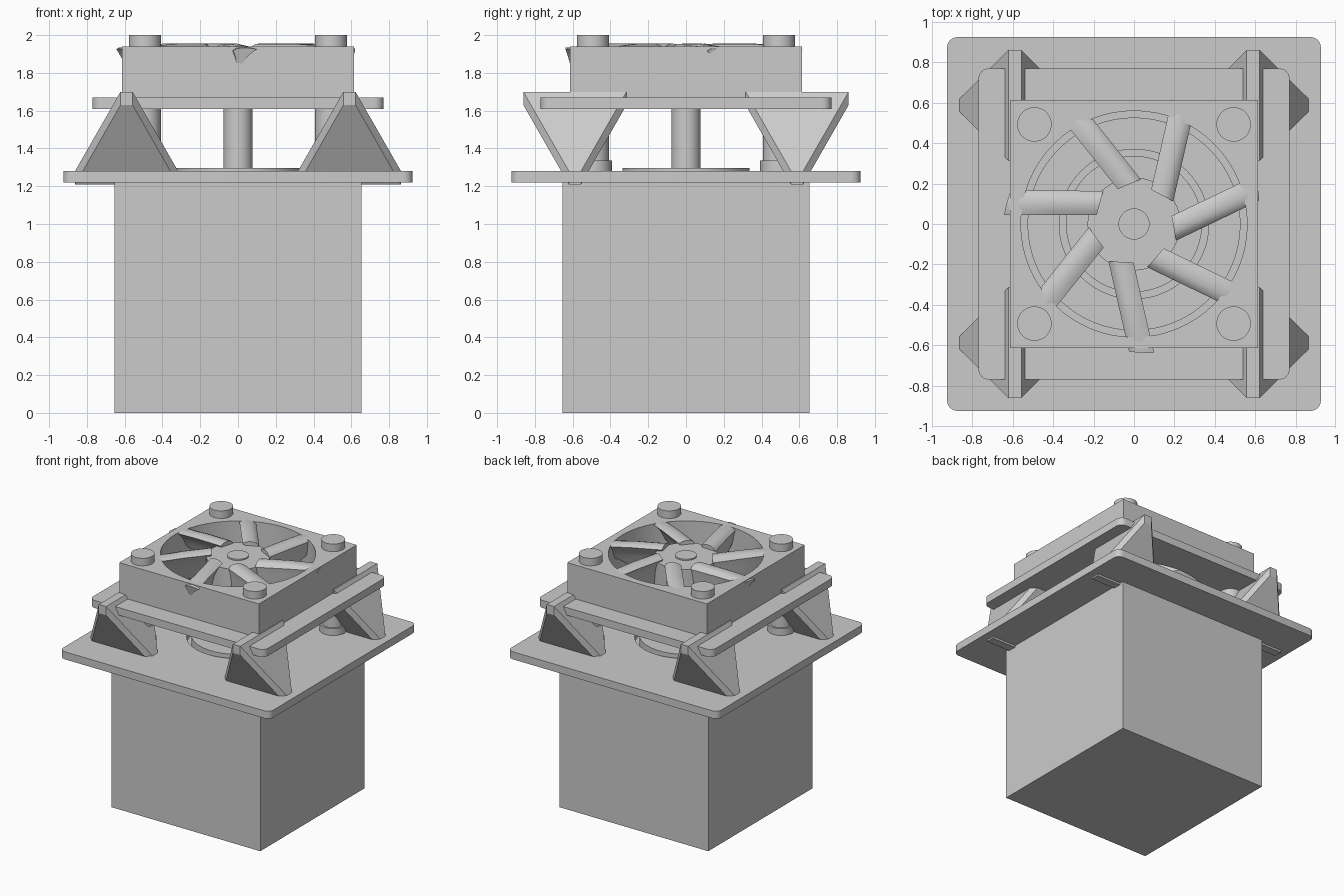
import bpy, bmesh, math
from mathutils import Matrix

if "Cube" in bpy.data.objects:
    bpy.data.objects.remove(bpy.data.objects["Cube"])

grey = bpy.data.materials.new("plain grey")
grey.use_nodes = True
grey.diffuse_color = (0.6, 0.6, 0.6, 1)
grey.node_tree.nodes["Principled BSDF"].inputs["Base Color"].default_value = (0.6, 0.6, 0.6, 1)


def add(name, mesh, smooth=False):
    obj = bpy.data.objects.new(name, mesh)
    bpy.context.collection.objects.link(obj)
    mesh.materials.clear()
    mesh.materials.append(grey)
    if smooth:
        bpy.ops.object.select_all(action="DESELECT")
        obj.select_set(True)
        bpy.context.view_layer.objects.active = obj
        bpy.ops.object.shade_smooth_by_angle(angle=math.radians(35))
    return obj


def finish(name, bm, smooth=False):
    bmesh.ops.recalc_face_normals(bm, faces=bm.faces)
    mesh = bpy.data.meshes.new(name)
    bm.to_mesh(mesh)
    bm.free()
    return add(name, mesh, smooth)


def cylinder(name, x, y, radius, low, high):
    bm = bmesh.new()
    bmesh.ops.create_cone(bm, cap_ends=True, segments=48, radius1=radius, radius2=radius,
                          depth=high - low, matrix=Matrix.Translation((x, y, (low + high) / 2)))
    return finish(name, bm, True)


def circle(radius, steps=64):
    return [(radius * math.cos(math.tau * i / steps), radius * math.sin(math.tau * i / steps))
            for i in range(steps)]


def rounded_square(half, radius):
    if radius == 0:
        return [(half, half), (-half, half), (-half, -half), (half, -half)]
    points = []
    for k in range(4):
        turn = math.pi / 2 * k
        sx = 1 if k in (0, 3) else -1
        sy = 1 if k < 2 else -1
        for i in range(7):
            a = turn + math.pi / 12 * i
            points.append((sx * (half - radius) + radius * math.cos(a),
                           sy * (half - radius) + radius * math.sin(a)))
    return points


def holed_plate(name, half, corner, hole, low, high):
    """Square slab with a round hole, filled from two outlines."""
    curve = bpy.data.curves.new(name, "CURVE")
    curve.dimensions = "2D"
    curve.fill_mode = "BOTH"
    curve.extrude = (high - low) / 2
    for outline in (rounded_square(half, corner), circle(hole)):
        spline = curve.splines.new("POLY")
        spline.points.add(len(outline) - 1)
        for point, (x, y) in zip(spline.points, outline):
            point.co = (x, y, 0, 1)
        spline.use_cyclic_u = True
    temp = bpy.data.objects.new(name + " outline", curve)
    bpy.context.collection.objects.link(temp)
    bpy.context.view_layer.update()
    mesh = bpy.data.meshes.new_from_object(
        temp.evaluated_get(bpy.context.evaluated_depsgraph_get()))
    bpy.data.objects.remove(temp)
    bm = bmesh.new()
    bm.from_mesh(mesh)
    bmesh.ops.remove_doubles(bm, verts=bm.verts, dist=0.0001)
    bmesh.ops.translate(bm, verts=bm.verts, vec=(0, 0, (low + high) / 2))
    return finish(name, bm, True)


def brace(name, x, y):
    """Hull between a low bar along x and a high bar along y."""
    bm = bmesh.new()
    long, thin = 0.273, 0.032
    for hx, hy, levels in ((long, thin, (1.208, 1.28)), (thin, long, (1.63, 1.70))):
        for sx in (-1, 1):
            for sy in (-1, 1):
                for z in levels:
                    bm.verts.new((x + sx * hx, y + sy * hy, z))
    bmesh.ops.convex_hull(bm, input=bm.verts)
    bmesh.ops.dissolve_limit(bm, angle_limit=0.01, verts=bm.verts, edges=bm.edges)
    return finish(name, bm)


def blade(name, angle):
    """Curved vane lofted from the hub to a shallower tip."""
    section = [(-0.062, -0.035), (-0.045, -0.012), (-0.02, -0.002), (0.01, 0.0), (0.04, -0.008),
               (0.062, -0.02), (0.035, -0.06), (0.005, -0.12), (-0.015, -0.19),
               (-0.035, -0.25), (-0.045, -0.19), (-0.052, -0.1)]
    stations = [(0.19, 1.955, 1.0, 0.0), (0.4, 1.955, 0.9, 0.0),
                (0.55, 1.945, 0.6, 0.01), (0.635, 1.933, 0.45, 0.03)]
    bm = bmesh.new()
    rings = []
    for r, top, deep, lean in stations:
        shift = (r - 0.4) * 0.27
        rings.append([bm.verts.new((r + lean * dz / 0.25, t + shift, top + dz * deep))
                      for t, dz in section])
    for a, b in zip(rings, rings[1:]):
        for i in range(len(section)):
            j = (i + 1) % len(section)
            bm.faces.new((a[i], a[j], b[j], b[i]))
    bm.faces.new(rings[0])
    bm.faces.new(rings[-1])
    bmesh.ops.rotate(bm, verts=bm.verts, matrix=Matrix.Rotation(angle, 3, "Z"))
    return finish(name, bm, True)


# Main body block
bm = bmesh.new()
bmesh.ops.create_cube(bm, size=1, matrix=Matrix.Translation((0, 0, 0.61))
                      @ Matrix.Diagonal((1.308, 1.308, 1.22, 1)))
finish("body_block", bm)

# Stacked plates and fan housing
holed_plate("lower_plate", 0.925, 0.05, 0.37, 1.22, 1.28)
holed_plate("upper_plate", 0.77, 0.05, 0.525, 1.61, 1.67)
holed_plate("fan_housing", 0.614, 0, 0.56, 1.67, 1.94)

# Central motor, shaft and hub
cylinder("motor_disc", 0, 0, 0.337, 1.22, 1.297)
cylinder("shaft", 0, 0, 0.077, 1.29, 1.932)
cylinder("fan_hub", 0, 0, 0.23, 1.67, 1.922)

# Corner posts with collars, and braces
for side, sx in (("left", 1), ("right", -1)):
    for end, sy in (("front", -1), ("back", 1)):
        cylinder(f"post_{end}_{side}", sx * 0.493, sy * 0.493, 0.085, 1.28, 2.0)
        cylinder(f"collar_{end}_{side}", sx * 0.493, sy * 0.493, 0.1, 1.28, 1.335)
        brace(f"brace_{end}_{side}", sx * 0.59, sy * 0.588)

# Fan blades
for i in range(7):
    blade(f"fan_blade_{i + 1}", math.radians(10.5) + math.tau * i / 7)
